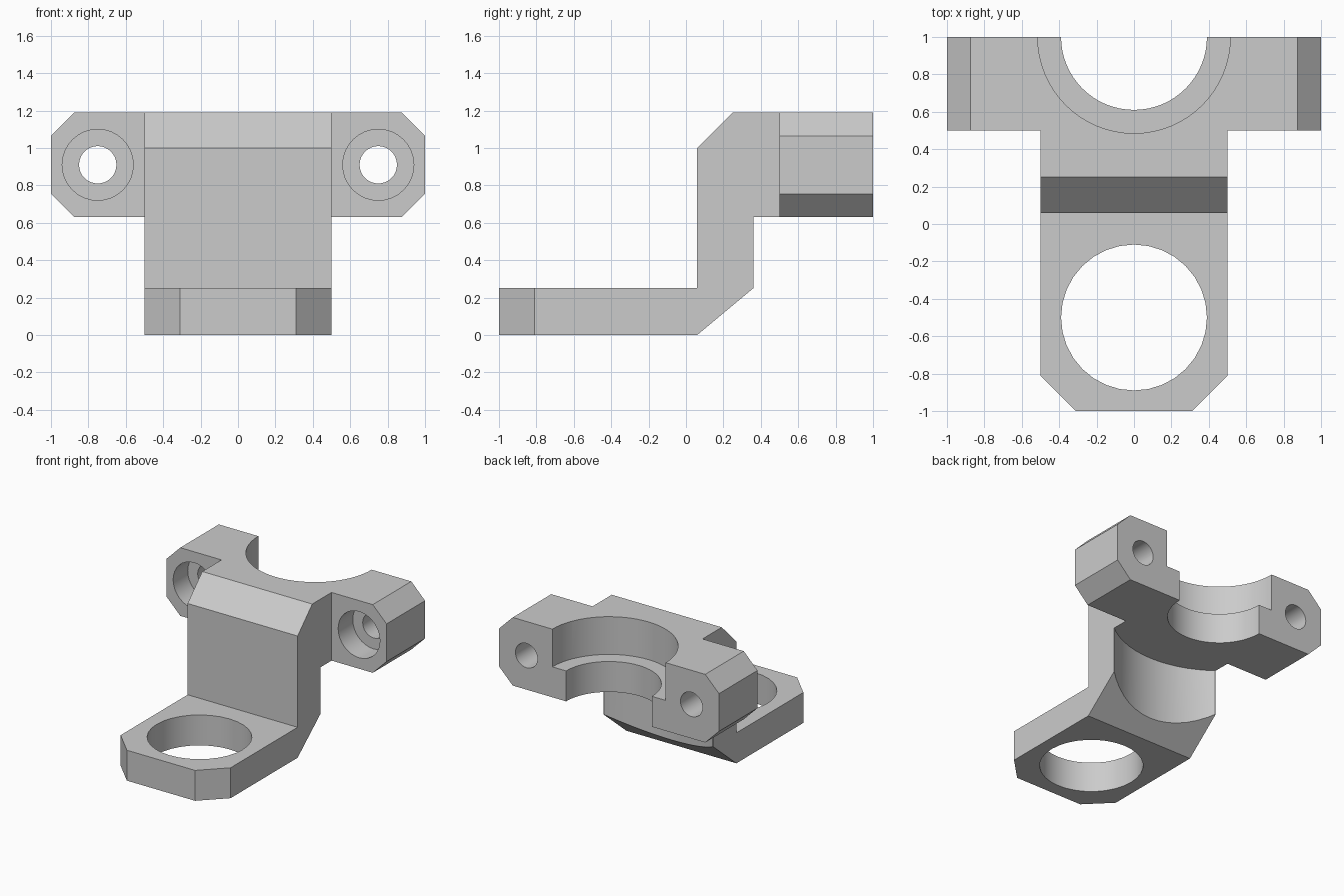
import bpy
import bmesh
from mathutils import Matrix, Vector

default = bpy.data.objects.get("Cube")
if default:
    bpy.data.objects.remove(default, do_unlink=True)

metal = bpy.data.materials.new("plain_grey")
metal.use_nodes = True
GREY = (0.6, 0.6, 0.6, 1)
metal.diffuse_color = GREY
metal.node_tree.nodes["Principled BSDF"].inputs["Base Color"].default_value = GREY


def make_object(name, bm):
    bmesh.ops.recalc_face_normals(bm, faces=bm.faces)
    mesh = bpy.data.meshes.new(name)
    bm.to_mesh(mesh)
    bm.free()
    mesh.materials.append(metal)
    obj = bpy.data.objects.new(name, mesh)
    bpy.context.collection.objects.link(obj)
    return obj


def prism(name, points, place, low, high):
    """Extrude a 2D profile from low to high; place(u, v, w) maps it to space."""
    bm = bmesh.new()
    face = bm.faces.new([bm.verts.new(place(u, v, low)) for u, v in points])
    solid = bmesh.ops.extrude_face_region(bm, geom=[face])
    shift = Vector(place(0, 0, high)) - Vector(place(0, 0, low))
    moved = [g for g in solid["geom"] if isinstance(g, bmesh.types.BMVert)]
    bmesh.ops.translate(bm, verts=moved, vec=shift)
    return make_object(name, bm)


def cylinder(name, radius, center, depth, axis="Z", sides=32):
    bm = bmesh.new()
    turn = Matrix.Rotation(1.5707963, 4, "X") if axis == "Y" else Matrix()
    bmesh.ops.create_cone(bm, cap_ends=True, segments=sides, radius1=radius,
                          radius2=radius, depth=depth,
                          matrix=Matrix.Translation(center) @ turn)
    return make_object(name, bm)


def combine(target, tool, operation):
    mod = target.modifiers.new(operation.lower(), "BOOLEAN")
    mod.operation = operation
    mod.solver = "EXACT"
    mod.object = tool
    bpy.context.view_layer.objects.active = target
    bpy.ops.object.modifier_apply(modifier=mod.name)
    bpy.data.objects.remove(tool, do_unlink=True)


def along_x(u, v, w):
    return (w, u, v)


def along_y(u, v, w):
    return (u, w, v)


def along_z(u, v, w):
    return (u, v, w)


FOOT, LOW, TOP = 0.25, 0.63, 1.19
SEAT_Y, EAR_Y = 1.0, 0.5

# Stepped body: foot, upright leg and head, from one side profile
side = [(-1, 0), (0.06, 0), (0.36, FOOT), (0.36, LOW), (0.8, LOW), (0.8, TOP),
        (0.25, TOP), (0.06, 1), (0.06, FOOT), (-1, FOOT)]
bracket = prism("bracket", side, along_x, -0.5, 0.5)

# Concave back of the leg, following the clamp axis
combine(bracket, cylinder("leg_hollow", 0.81, (0, SEAT_Y, LOW / 2 - 0.1),
                          LOW + 0.2, sides=64), "DIFFERENCE")

# Crossbar with chamfered ears, laid over the back of the head
c = 0.125
bar = [(-1, LOW + c), (-1 + c, LOW), (1 - c, LOW), (1, LOW + c),
       (1, TOP - c), (1 - c, TOP), (-1 + c, TOP), (-1, TOP - c)]
# Head underside is restored where the hollow reached its lower face
head = [(0.06, LOW), (0.8, LOW), (0.8, TOP), (0.25, TOP), (0.06, 1)]
combine(bracket, prism("head", head, along_x, -0.5, 0.5), "UNION")
combine(bracket, prism("crossbar", bar, along_y, EAR_Y, 1), "UNION")

# Stepped half-round clamp seat
combine(bracket, cylinder("seat_wide", 0.515, (0, SEAT_Y, 1.38), 1.0, sides=64),
        "DIFFERENCE")
combine(bracket, cylinder("seat_narrow", 0.39, (0, SEAT_Y, 1), 1.5, sides=64),
        "DIFFERENCE")

# Ring hole in the foot
combine(bracket, cylinder("foot_hole", 0.39, (0, -0.5, 0.1), 0.6), "DIFFERENCE")

for s in (-1, 1):
    # Bolt hole with counterbore in each ear
    combine(bracket, cylinder("bolt_hole", 0.1, (s * 0.75, 0.75, 0.91), 1, "Y"),
            "DIFFERENCE")
    combine(bracket, cylinder("counterbore", 0.19, (s * 0.75, 0.49, 0.91), 0.4, "Y"),
            "DIFFERENCE")
    # Cut front corner of the foot
    corner = [(s * 0.31, -1), (s * 0.5, -0.81), (s * 0.7, -0.61),
              (s * 0.7, -1.2), (s * 0.11, -1.2)]
    combine(bracket, prism("corner_cut", corner, along_z, -0.2, 0.5), "DIFFERENCE")

# Smooth bores, crisp edges
bpy.ops.object.select_all(action="DESELECT")
bracket.select_set(True)
bpy.context.view_layer.objects.active = bracket
bpy.ops.object.shade_smooth_by_angle(angle=0.5)
